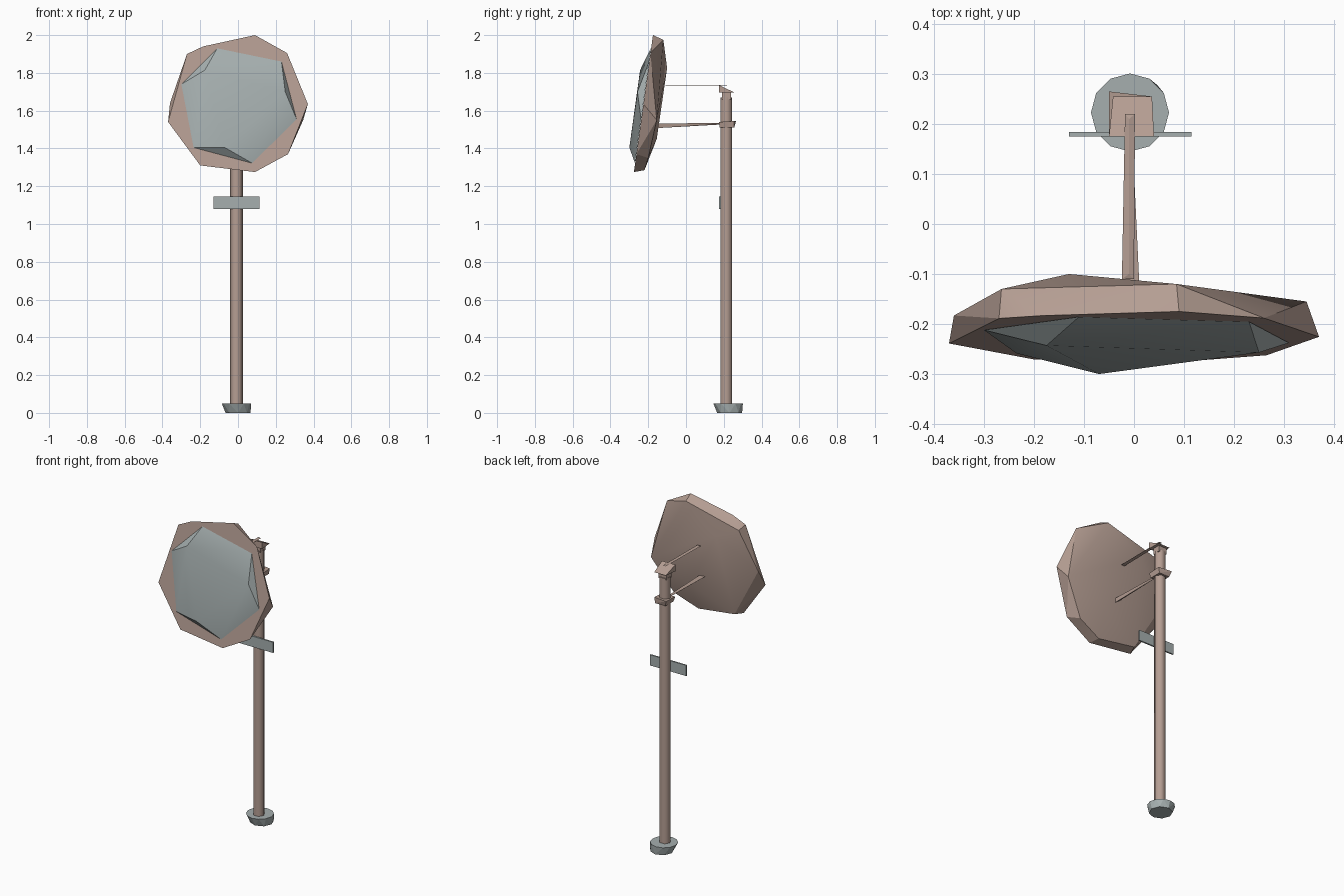
import bpy, bmesh
from math import cos, sin, pi, radians
from mathutils import Vector

if "Cube" in bpy.data.objects:
    bpy.data.objects.remove(bpy.data.objects["Cube"])


def material(name, rgb):
    m = bpy.data.materials.new(name)
    m.use_nodes = True
    m.diffuse_color = (*rgb, 1)
    m.node_tree.nodes["Principled BSDF"].inputs["Base Color"].default_value = (*rgb, 1)
    return m


TAN = material("dusty_tan", (0.46, 0.34, 0.29))
GREY = material("mirror_grey", (0.38, 0.43, 0.43))


def finish(name, bm, mat, smooth=None):
    bmesh.ops.recalc_face_normals(bm, faces=bm.faces)
    mesh = bpy.data.meshes.new(name)
    bm.to_mesh(mesh)
    bm.free()
    mesh.materials.append(mat)
    ob = bpy.data.objects.new(name, mesh)
    bpy.context.collection.objects.link(ob)
    if smooth:
        bpy.ops.object.select_all(action='DESELECT')
        bpy.context.view_layer.objects.active = ob
        ob.select_set(True)
        bpy.ops.object.shade_smooth_by_angle(angle=radians(smooth))
    return ob


def hull(name, points, mat, smooth=None):
    """Convex solid around a few corner points."""
    bm = bmesh.new()
    for p in points:
        bm.verts.new(p)
    out = bmesh.ops.convex_hull(bm, input=bm.verts[:])
    loose = {v for v in out["geom_interior"] + out["geom_unused"]
             if isinstance(v, bmesh.types.BMVert) and not v.link_faces}
    bmesh.ops.delete(bm, geom=list(loose), context='VERTS')
    bmesh.ops.dissolve_limit(bm, angle_limit=radians(2), verts=bm.verts[:], edges=bm.edges[:])
    return finish(name, bm, mat, smooth)


def ring(cx, cy, z, r, n, turn=0.0):
    return [(cx + r * cos(turn + 2 * pi * i / n), cy + r * sin(turn + 2 * pi * i / n), z)
            for i in range(n)]


def rect(x0, x1, y0, y1, z):
    return [(x, y, z) for x in (x0, x1) for y in (y0, y1)]


def rim_plane(x, z, out=0.0):
    """Point on the tilted front plane of the mirror."""
    return Vector((x, -0.275 + 0.139 * (z - 1.28) - out, z))


PX, PY = -0.008, 0.213

# Ground foot, leaning inward at the bottom
hull("foot", ring(PX, 0.223, 0.05, 0.078, 12) + ring(0, 0.231, 0, 0.066, 8), GREY)

# Hexagonal post, neck and sloped cap
hull("post", ring(PX, PY, 0.03, 0.034, 6) + ring(PX, PY, 1.67, 0.034, 6), TAN, 61)
hull("post_neck", rect(-0.035, 0.02, 0.19, 0.237, 1.66) + rect(-0.035, 0.02, 0.19, 0.237, 1.7), TAN)
hull("post_cap", [(-0.05, 0.175, 1.695), (0.04, 0.175, 1.695), (-0.05, 0.175, 1.735),
                  (0.04, 0.175, 1.735), (-0.042, 0.255, 1.697), (0.036, 0.255, 1.697)], TAN)

# Clamp around the post
hull("arm_clamp", rect(-0.04, 0.03, 0.178, 0.255, 1.51)
     + [(-0.05, 0.175, 1.54), (0.036, 0.175, 1.54), (-0.05, 0.265, 1.545), (0.036, 0.255, 1.545)], TAN)

# Tapered lower arm and thin upper strap holding the mirror
hull("lower_arm", [(-0.025, -0.15, 1.532), (0.012, -0.15, 1.532), (0.008, -0.15, 1.508),
                   (-0.018, 0.19, 1.535), (-0.004, 0.19, 1.535), (-0.01, 0.19, 1.527)], TAN)
hull("upper_strap", rect(-0.018, 0.002, 0.21, 0.22, 1.734) + rect(-0.024, 0.0, -0.11, -0.1, 1.734)
     + [(-0.01, 0.21, 1.737), (-0.01, -0.1, 1.737)], TAN)

# Sign plate on the post
hull("sign_plate", rect(-0.13, 0.115, 0.175, 0.184, 1.08) + rect(-0.13, 0.115, 0.175, 0.184, 1.145), GREY)

# Faceted mirror housing: flat front outline, softly domed back
front = [(0.09, 2.0), (0.26, 1.905), (0.37, 1.635), (0.265, 1.37), (0.09, 1.275),
         (-0.2, 1.31), (-0.37, 1.54), (-0.27, 1.9), (-0.185, 1.94)]
back = [(0.085, -0.12, 1.975), (0.345, -0.155, 1.55), (0.22, -0.2, 1.35), (0.07, -0.22, 1.285),
        (-0.18, -0.212, 1.32), (-0.36, -0.183, 1.64), (-0.265, -0.13, 1.885),
        (-0.13, -0.1, 1.825), (0.08, -0.155, 1.45)]
hull("mirror_housing", [rim_plane(x, z) for x, z in front] + back, TAN, 25)

# Bulging mirror glass: six edge corners and three raised ones
edge = [(-0.11, 1.93), (0.23, 1.86), (0.31, 1.555), (0.075, 1.322), (-0.235, 1.405), (-0.3, 1.74)]
raised = [(-0.175, -0.243, 1.815), (0.25, -0.257, 1.7), (-0.07, -0.3, 1.405)]
hull("mirror_glass", [rim_plane(x, z, 0.001) for x, z in edge] + raised, GREY, 25)
